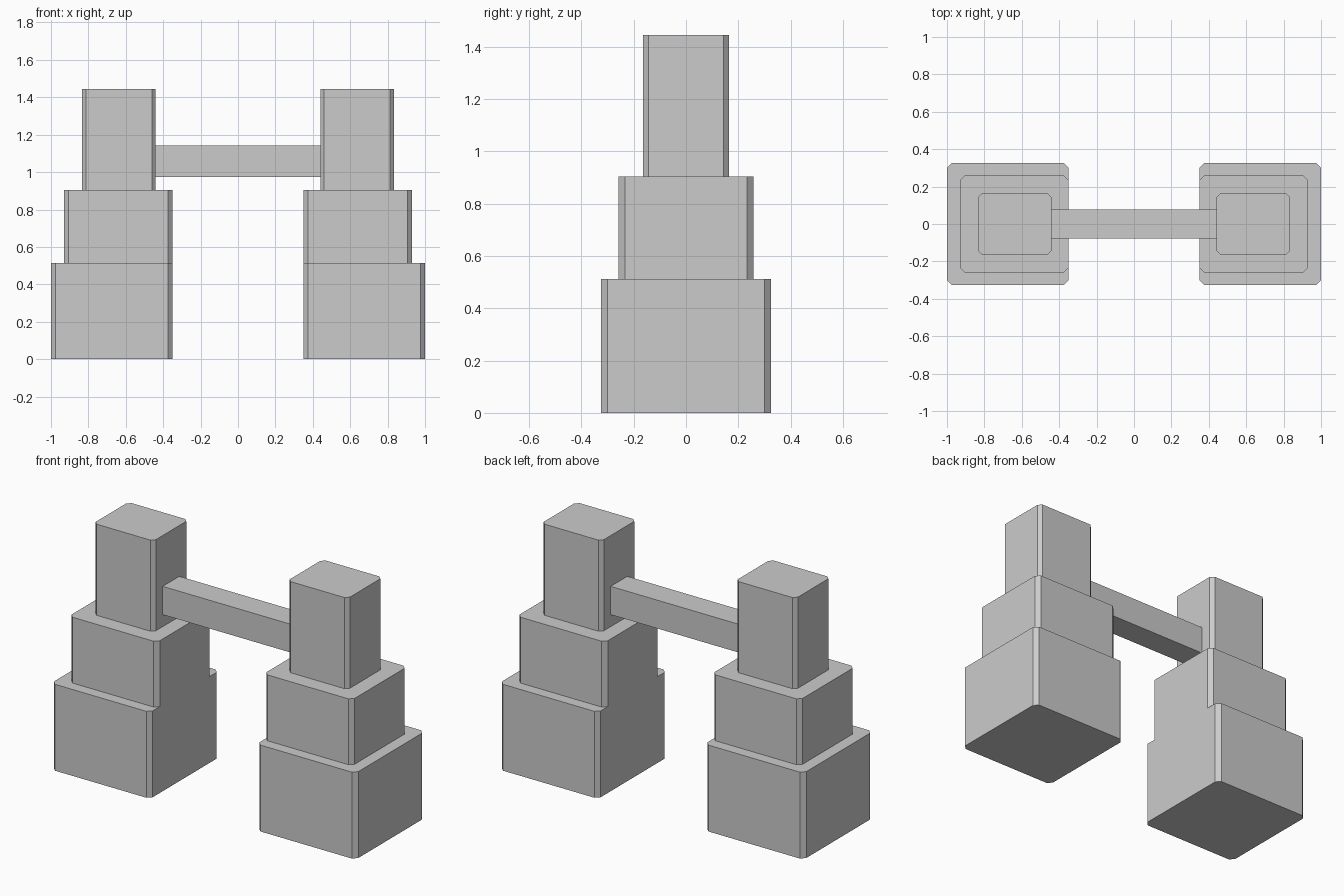
import bpy, bmesh

if "Cube" in bpy.data.objects:
    bpy.data.objects.remove(bpy.data.objects["Cube"])


def prism(name, x0, x1, half_y, z0, z1, chamfer=0.0):
    """Box with its upright corners cut off."""
    c = chamfer
    if c:
        pts = [(x0 + c, -half_y), (x1 - c, -half_y), (x1, -half_y + c), (x1, half_y - c),
               (x1 - c, half_y), (x0 + c, half_y), (x0, half_y - c), (x0, -half_y + c)]
    else:
        pts = [(x0, -half_y), (x1, -half_y), (x1, half_y), (x0, half_y)]
    bm = bmesh.new()
    base = bm.faces.new([bm.verts.new((x, y, z0)) for x, y in pts])
    top = bmesh.ops.extrude_face_region(bm, geom=[base], use_keep_orig=True)
    verts = [g for g in top["geom"] if isinstance(g, bmesh.types.BMVert)]
    bmesh.ops.translate(bm, vec=(0, 0, z1 - z0), verts=verts)
    bmesh.ops.recalc_face_normals(bm, faces=bm.faces)
    mesh = bpy.data.meshes.new(name)
    bm.to_mesh(mesh)
    bm.free()
    obj = bpy.data.objects.new(name, mesh)
    bpy.context.collection.objects.link(obj)
    return obj


# Stepped towers: inner x, outer x, half depth, bottom, top, chamfer
tiers = {
    "tower_base": (0.35, 1.0, 0.325, 0.0, 0.513, 0.025),
    "tower_middle": (0.35, 0.93, 0.258, 0.513, 0.904, 0.024),
    "tower_top": (0.44, 0.835, 0.164, 0.904, 1.445, 0.021),
}
for name, (xi, xo, hy, z0, z1, c) in tiers.items():
    prism(name + "_right", xi, xo, hy, z0, z1, c)
    prism(name + "_left", -xo, -xi, hy, z0, z1, c)

# Beam bridging the two towers
prism("cross_beam", -0.442, 0.442, 0.078, 0.975, 1.143)
